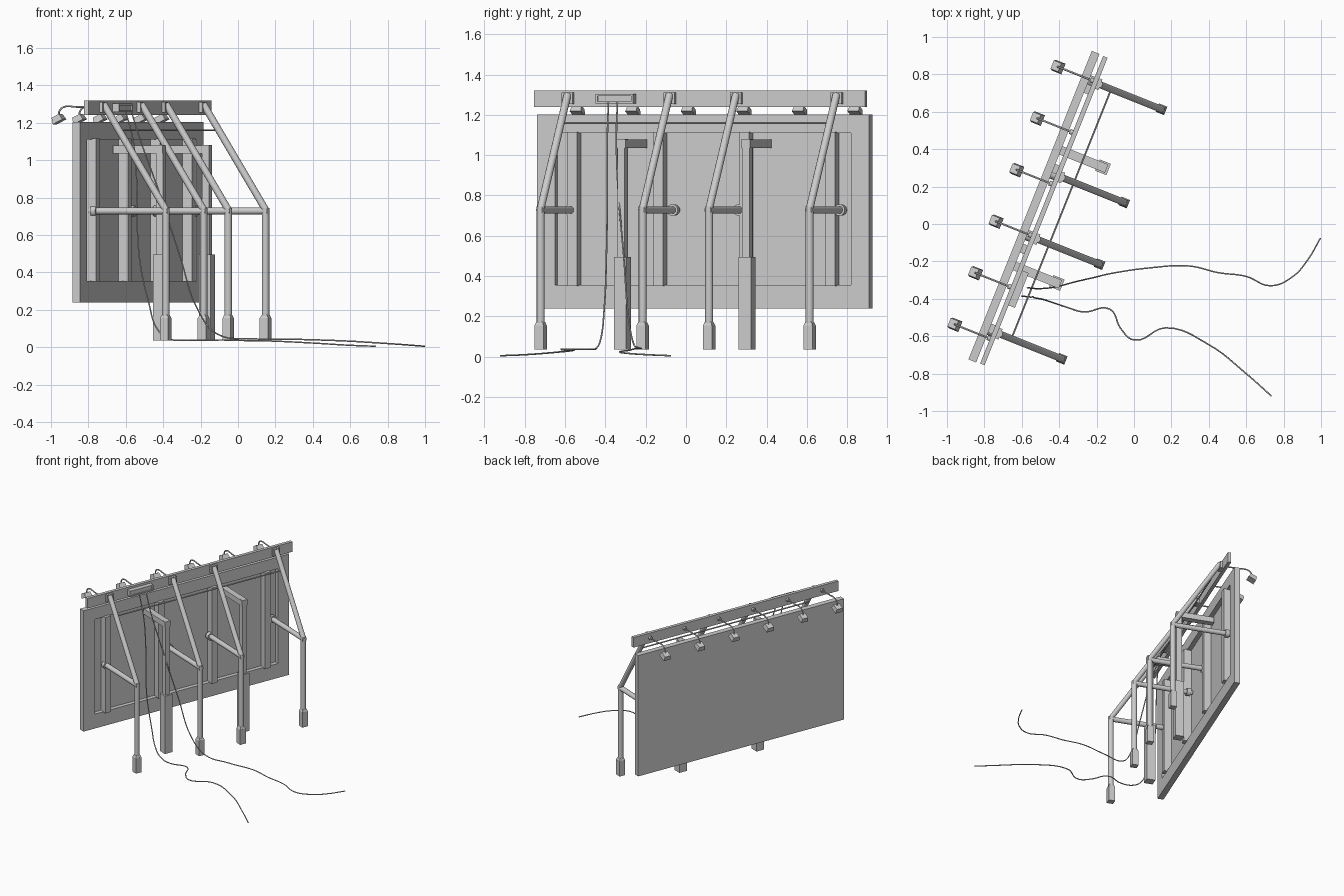
import bpy, bmesh, math
from mathutils import Matrix, Vector

if "Cube" in bpy.data.objects:
    bpy.data.objects.remove(bpy.data.objects["Cube"])

# Local frame: x = depth behind the panel, y = along the panel, z = up
FRAME = Matrix.Translation((-0.535, 0.0925, 0)) @ Matrix.Rotation(math.radians(-21.8), 4, 'Z')


def finish(bm, name, smooth=False, bevel=0):
    bmesh.ops.recalc_face_normals(bm, faces=bm.faces)
    bmesh.ops.transform(bm, matrix=FRAME, verts=bm.verts)
    me = bpy.data.meshes.new(name)
    bm.to_mesh(me)
    bm.free()
    ob = bpy.data.objects.new(name, me)
    bpy.context.collection.objects.link(ob)
    if bevel:
        m = ob.modifiers.new("bevel", 'BEVEL')
        m.width, m.segments = bevel, 1
    if smooth:
        bpy.ops.object.select_all(action='DESELECT')
        ob.select_set(True)
        bpy.context.view_layer.objects.active = ob
        bpy.ops.object.shade_smooth_by_angle(angle=math.radians(40))
    return ob


def box(name, x, y, z, bevel=0):
    bm = bmesh.new()
    size = Matrix.Diagonal((x[1] - x[0], y[1] - y[0], z[1] - z[0], 1))
    mid = Matrix.Translation(((x[0] + x[1]) / 2, (y[0] + y[1]) / 2, (z[0] + z[1]) / 2))
    bmesh.ops.create_cube(bm, size=1, matrix=mid @ size)
    return finish(bm, name, bevel=bevel)


def tube(name, p, q, r1, r2=None, n=12):
    p, q = Vector(p), Vector(q)
    axis = q - p
    bm = bmesh.new()
    rot = axis.to_track_quat('Z', 'Y').to_matrix().to_4x4()
    turn = Matrix.Rotation(math.pi / n, 4, 'Z')
    bmesh.ops.create_cone(bm, cap_ends=True, segments=n, radius1=r1,
                          radius2=r1 if r2 is None else r2, depth=axis.length,
                          matrix=Matrix.Translation((p + q) / 2) @ rot @ turn)
    return finish(bm, name, smooth=n > 4)


def ring(name, outer, inner, x0, x1):
    # Mitred rectangular ring; outer and inner are (y0, y1, z0, z1)
    bm = bmesh.new()
    loops = []
    for (y0, y1, z0, z1), x in ((outer, x0), (outer, x1), (inner, x1), (inner, x0)):
        loops.append([bm.verts.new((x, y, z)) for y, z in ((y0, z0), (y1, z0), (y1, z1), (y0, z1))])
    for i in range(4):
        a, b = loops[i], loops[(i + 1) % 4]
        for j in range(4):
            k = (j + 1) % 4
            bm.faces.new((a[j], a[k], b[k], b[j]))
    return finish(bm, name)


def wire(name, pts, r, world=True):
    cu = bpy.data.curves.new(name, 'CURVE')
    cu.dimensions = '3D'
    cu.bevel_depth, cu.bevel_resolution, cu.resolution_u = r, 1, 6
    cu.use_fill_caps = True
    sp = cu.splines.new('BEZIER')
    sp.bezier_points.add(len(pts) - 1)
    for bp, p in zip(sp.bezier_points, pts):
        bp.co = p
        bp.handle_left_type = bp.handle_right_type = 'AUTO'
    ob = bpy.data.objects.new(name, cu)
    bpy.context.collection.objects.link(ob)
    if not world:
        ob.matrix_world = FRAME
    return ob


# Sign panel: flat front sheet, raised back frame, stiffening ribs
box("panel_sheet", (-0.022, -0.010), (-0.888, 0.888), (0.24, 1.203))
ring("panel_frame", (-0.888, 0.888, 0.24, 1.203), (-0.79, 0.79, 0.355, 1.11), -0.0215, 0.022)
for y in (-0.69, -0.23, 0.23, 0.69):
    box("panel_rib", (-0.011, 0.045), (y - 0.025, y + 0.025), (0.35, 1.115))

# Top beam carrying the lamps
box("top_beam", (0.044, 0.070), (-0.885, 0.885), (1.24, 1.32))

# Pipe supports
supports = (-0.70, -0.155, 0.20, 0.737)
for y in supports:
    tube("support_post", (0.44, y, 0.10), (0.44, y, 0.745), 0.020)
    box("support_foot", (0.416, 0.464), (y - 0.024, y + 0.024), (0.035, 0.155))
    tube("support_foot_collar", (0.44, y, 0.155), (0.44, y, 0.172), 0.033, 0.024, n=4)
    tube("support_arm", (0.455, y, 0.728), (0.0, y, 0.728), 0.019)
    tube("arm_flange", (0.015, y, 0.728), (0.045, y, 0.728), 0.029, n=16)
    tube("support_brace", (0.44, y, 0.735), (0.082, y, 1.30), 0.019)
    box("brace_bracket", (0.068, 0.088), (y - 0.03, y + 0.03), (1.255, 1.31))
tube("tie_rod", (0.15, supports[0], 1.16), (0.15, supports[-1], 1.16), 0.005, n=8)

# Square hooked posts
for y in (-0.333, 0.333):
    box("hook_post_base", (0.232, 0.297), (y - 0.0325, y + 0.0325), (0.035, 0.495))
    box("hook_post", (0.244, 0.285), (y - 0.02, y + 0.02), (0.49, 1.08))
    box("hook_post_arm", (0.0, 0.285), (y - 0.024, y + 0.024), (1.035, 1.078))

# Junction box on the beam, with raised rim
box("junction_box", (0.068, 0.098), (-0.54, -0.34), (1.256, 1.303))
ring("junction_box_rim", (-0.54, -0.34, 1.256, 1.303), (-0.53, -0.35, 1.266, 1.293), 0.097, 0.106)

# Six lamps reaching over the front
for i in range(6):
    y = -0.742 + 0.2968 * i
    wire("lamp_arm", [(0.05, y, 1.283), (-0.05, y, 1.284), (-0.135, y, 1.282),
                      (-0.155, y, 1.262), (-0.160, y, 1.235)], 0.005, world=False)
    tube("lamp_base", (0.028, y, 1.283), (0.046, y, 1.283), 0.014)
    tube("lamp_head", (-0.170, y, 1.237), (-0.154, y, 1.205), 0.034, 0.043, n=4)

# Two cables hanging from the box and trailing on the ground
wire("cable_a", [(-0.60, -0.385, 1.26), (-0.56, -0.39, 1.10), (-0.54, -0.39, 0.85),
                 (-0.53, -0.395, 0.5), (-0.48, -0.405, 0.25), (-0.42, -0.425, 0.08),
                 (-0.36, -0.445, 0.042), (-0.27, -0.47, 0.038), (-0.13, -0.455, 0.038),
                 (-0.07, -0.56, 0.038), (0.0, -0.62, 0.036), (0.17, -0.555, 0.033),
                 (0.40, -0.645, 0.022), (0.60, -0.80, 0.010), (0.735, -0.92, 0.005)], 0.004)
wire("cable_b", [(-0.57, -0.34, 1.26), (-0.53, -0.345, 1.13), (-0.44, -0.34, 0.88),
                 (-0.31, -0.308, 0.485), (-0.21, -0.285, 0.19), (-0.11, -0.262, 0.07),
                 (0.08, -0.235, 0.045), (0.30, -0.225, 0.042), (0.45, -0.26, 0.038),
                 (0.60, -0.28, 0.032), (0.73, -0.33, 0.024), (0.85, -0.28, 0.016),
                 (0.93, -0.19, 0.010), (0.997, -0.075, 0.005)], 0.004)
